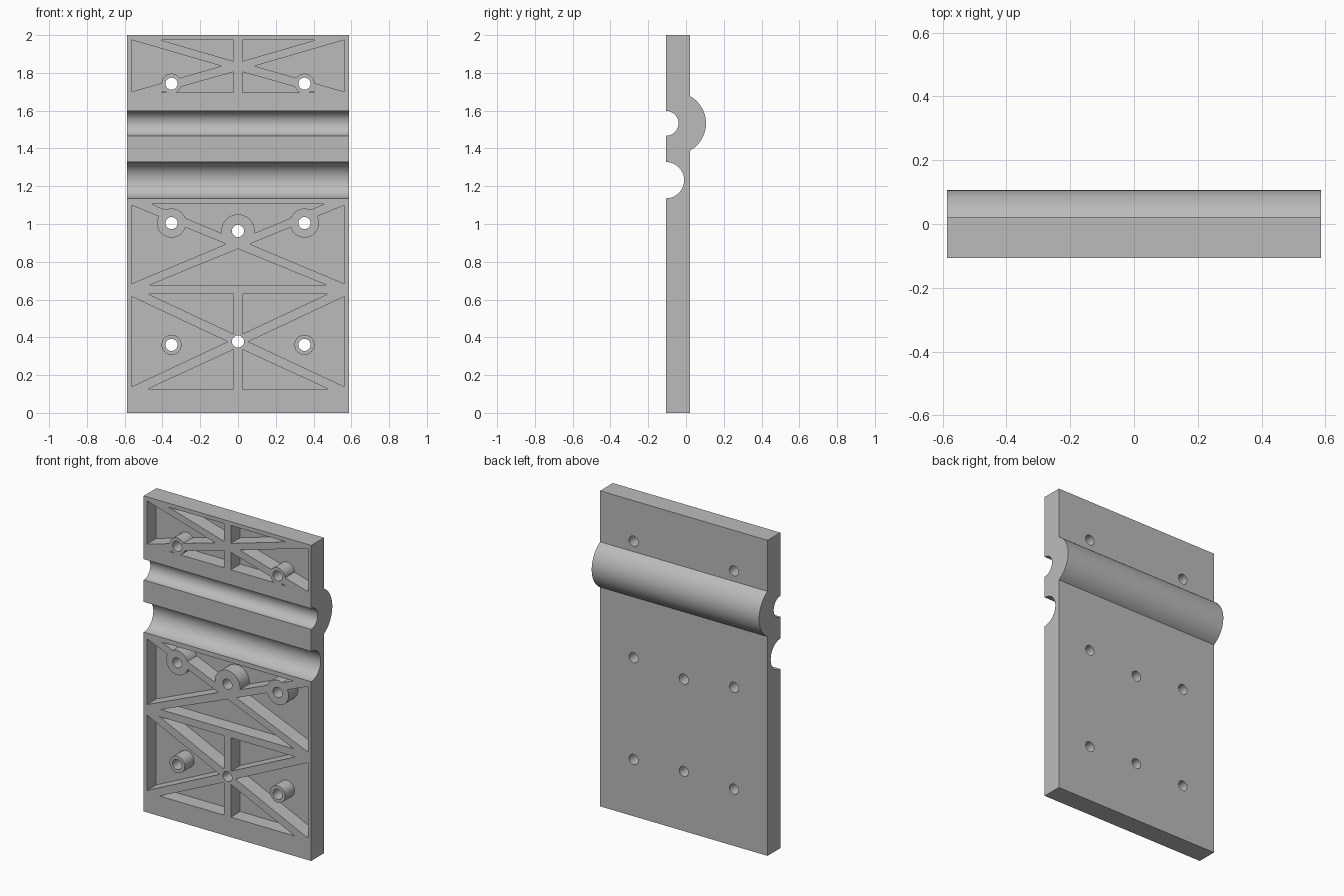
import bpy, bmesh
from math import sin, cos, pi, radians
from mathutils import Matrix

default = bpy.data.objects.get("Cube")
if default:
    bpy.data.objects.remove(default, do_unlink=True)

HALF_W = 0.587
FRONT, BACK = -0.106, 0.022
FLOOR = -0.012          # depth reached by the front pockets
BOLT_X = 0.352
HOLE_R = 0.032

grey = bpy.data.materials.new("light grey")
grey.use_nodes = True
grey.diffuse_color = (0.5, 0.5, 0.5, 1)
grey.node_tree.nodes["Principled BSDF"].inputs["Base Color"].default_value = grey.diffuse_color


def make_object(name, bm):
    bmesh.ops.recalc_face_normals(bm, faces=bm.faces)
    mesh = bpy.data.meshes.new(name)
    bm.to_mesh(mesh)
    bm.free()
    mesh.materials.append(grey)
    obj = bpy.data.objects.new(name, mesh)
    bpy.context.collection.objects.link(obj)
    return obj


def add_prism(bm, points, offset):
    face = bm.faces.new([bm.verts.new(p) for p in points])
    result = bmesh.ops.extrude_face_region(bm, geom=[face])
    verts = [g for g in result["geom"] if isinstance(g, bmesh.types.BMVert)]
    bmesh.ops.translate(bm, verts=verts, vec=offset)


def cylinders(name, spots, y0, y1):
    bm = bmesh.new()
    for x, z, r in spots:
        place = Matrix.Translation((x, (y0 + y1) / 2, z)) @ Matrix.Rotation(pi / 2, 4, 'X')
        bmesh.ops.create_cone(bm, cap_ends=True, segments=48, radius1=r, radius2=r,
                              depth=y1 - y0, matrix=place)
    return make_object(name, bm)


def cut(target, cutter):
    cutter.hide_render = True
    mod = target.modifiers.new("cut", 'BOOLEAN')
    mod.operation, mod.solver, mod.object = 'DIFFERENCE', 'EXACT', cutter
    bpy.context.view_layer.objects.active = target
    bpy.ops.object.modifier_apply(modifier=mod.name)
    bpy.data.objects.remove(cutter, do_unlink=True)


def arc(y, z, r, start, end, n=28):
    angles = [radians(start + (end - start) * i / n) for i in range(n + 1)]
    return [(y + r * cos(a), z + r * sin(a)) for a in angles]


def both_sides(x, z, r):
    return [(-x, z, r), (x, z, r)]


# Side profile: flat plate, rounded ridge behind, two half-round channels in front
profile = [(FRONT, 0), (BACK, 0)]
profile += arc(-0.0586, 1.533, 0.1646, -60.7, 60.7)
profile += [(BACK, 2), (FRONT, 2)]
profile += arc(FRONT, 1.533, 0.066, 90, -90)
profile += arc(FRONT, 1.232, 0.096, 90, -90)
bm = bmesh.new()
add_prism(bm, [(-HALF_W, y, z) for y, z in profile], (2 * HALF_W, 0, 0))
plate = make_object("mounting_plate", bm)

# Triangular pockets between the ribs, (x, z) corners
mirrored = [
    [(0.565, 1.975), (0.565, 1.70), (0.087, 1.836)],
    [(0.024, 1.862), (0.024, 1.975), (0.413, 1.975)],
    [(0.024, 1.805), (0.024, 1.695), (0.413, 1.695)],
    [(0.565, 1.10), (0.565, 0.683), (0.063, 0.894)],
    [(0.565, 0.617), (0.565, 0.138), (0.055, 0.377)],
    [(0.024, 0.418), (0.024, 0.63), (0.476, 0.63)],
    [(0.024, 0.335), (0.024, 0.127), (0.476, 0.127)],
]
central = [
    [(-0.46, 1.107), (0.46, 1.107), (0, 0.915)],
    [(-0.468, 0.677), (0.468, 0.677), (0, 0.868)],
]
triangles = central + mirrored + [[(-x, z) for x, z in t] for t in mirrored]
bm = bmesh.new()
for tri in triangles:
    add_prism(bm, [(x, FRONT - 0.05, z) for x, z in tri], (0, FLOOR - FRONT + 0.05, 0))
pockets = make_object("pocket_cutter", bm)

# Round bosses are left standing inside the pockets
bosses = (both_sides(BOLT_X, 1.743, 0.053) + both_sides(BOLT_X, 1.005, 0.077)
          + both_sides(BOLT_X, 0.36, 0.053) + [(0, 0.963, 0.088)])
cut(pockets, cylinders("boss_keeper", bosses, -0.3, 0.2))
cut(plate, pockets)

# Through holes
holes = [(0, 0.963, HOLE_R), (0, 0.378, HOLE_R)]
for z in (1.743, 1.005, 0.36):
    holes += both_sides(BOLT_X, z, HOLE_R)
cut(plate, cylinders("hole_cutter", holes, -0.3, 0.2))

# Smooth curves, crisp edges
bpy.ops.object.select_all(action='DESELECT')
plate.select_set(True)
bpy.context.view_layer.objects.active = plate
bpy.ops.object.shade_smooth_by_angle(angle=radians(30))
